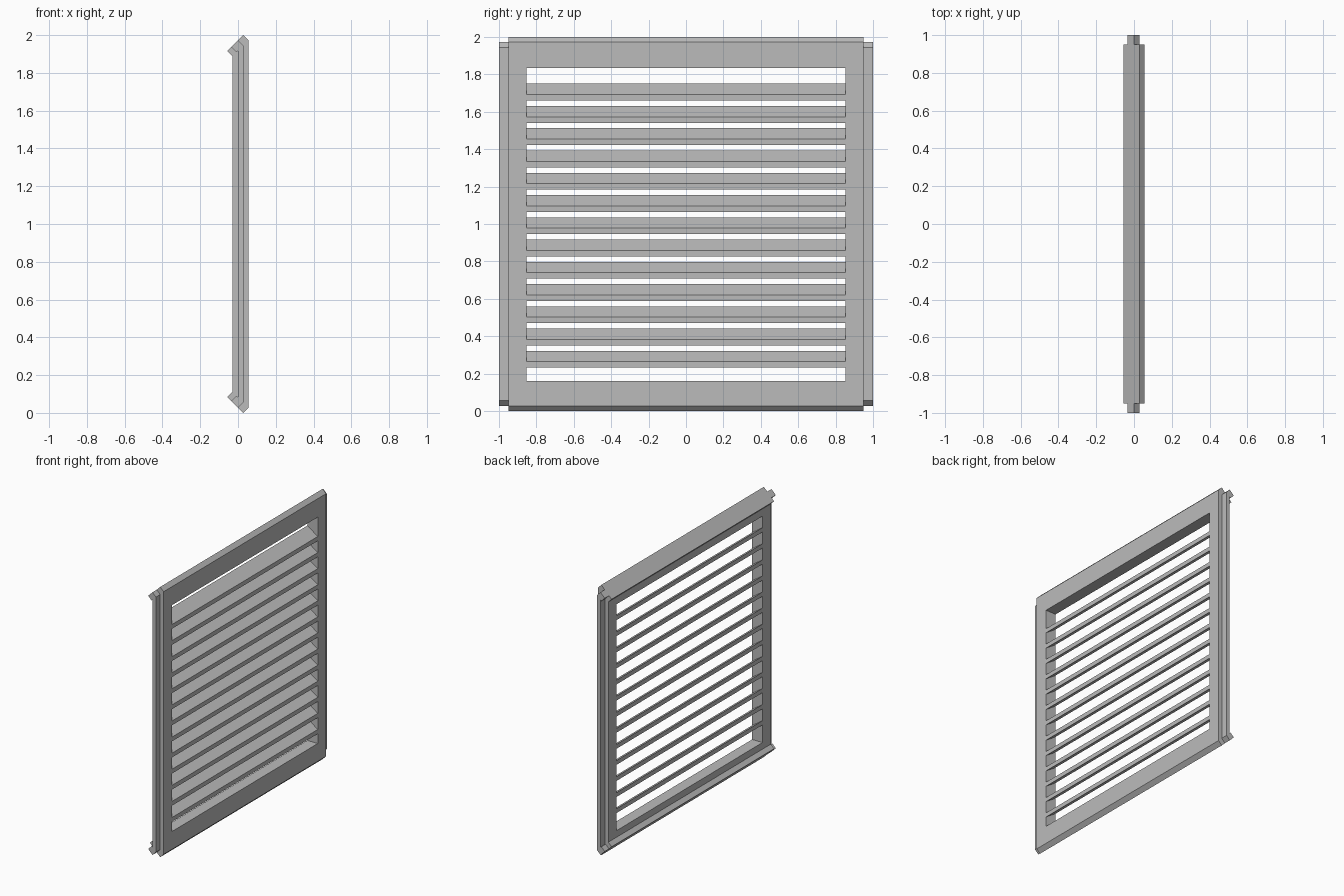
import bpy
import bmesh

if "Cube" in bpy.data.objects:
    bpy.data.objects.remove(bpy.data.objects["Cube"], do_unlink=True)

metal = bpy.data.materials.new("light_grey_metal")
GREY = (0.5, 0.5, 0.5, 1)
metal.use_nodes = True
metal.diffuse_color = GREY
metal.node_tree.nodes["Principled BSDF"].inputs["Base Color"].default_value = GREY

FRONT, BACK = 0.056, -0.029      # depth of the frame along x
OPEN_LOW, OPEN_HIGH = 0.16, 1.835
OPEN_Y, BODY_Y, TONGUE_Y = 0.853, 0.95, 1.0


def prism(name, outline, y0, y1):
    """Extrude an (x, z) outline from y0 to y1."""
    bm = bmesh.new()
    face = bm.faces.new([bm.verts.new((x, y0, z)) for x, z in outline])
    top = bmesh.ops.extrude_face_region(bm, geom=[face])["geom"]
    moved = [v for v in top if isinstance(v, bmesh.types.BMVert)]
    bmesh.ops.translate(bm, verts=moved, vec=(0, y1 - y0, 0))
    bmesh.ops.recalc_face_normals(bm, faces=bm.faces)
    mesh = bpy.data.meshes.new(name)
    bm.to_mesh(mesh)
    bm.free()
    mesh.materials.append(metal)
    obj = bpy.data.objects.new(name, mesh)
    bpy.context.collection.objects.link(obj)
    return obj


def flip(outline):
    """Mirror an outline about mid height."""
    return [(x, 2 - z) for x, z in outline]


# Top and bottom rails with the slanted rear flange
rail = [(FRONT, OPEN_HIGH), (FRONT, 1.972), (0.028, 2), (-0.056, 1.916),
        (BACK, 1.889), (BACK, OPEN_HIGH)]
prism("top_rail", rail, -BODY_Y, BODY_Y)
bottom = flip(rail)
bottom[0], bottom[-1] = (FRONT, OPEN_LOW), (BACK, OPEN_LOW)
prism("bottom_rail", bottom, -BODY_Y, BODY_Y)

# Side stiles and their hooked tongues
stile = [(FRONT, OPEN_LOW), (FRONT, OPEN_HIGH), (BACK, OPEN_HIGH), (BACK, OPEN_LOW)]
hook = [(0.028, 1.944), (0, 1.972), (-0.035, 1.937), (-0.007, 1.909), (0, 1.916)]
tongue = hook + flip(hook)[::-1]
for side, s in (("left", 1), ("right", -1)):
    prism(side + "_stile", stile, s * OPEN_Y, s * BODY_Y)
    prism(side + "_tongue", tongue, s * BODY_Y, s * TONGUE_Y)

# Sloping louvre slats, low at the front and high at the back
COUNT, FIRST, PITCH = 13, 0.232, 0.119
THICK, RISE = 0.032, 0.058
for i in range(COUNT):
    z = FIRST + i * PITCH
    slat = [(FRONT, z), (FRONT, z + THICK),
            (BACK, z + THICK + RISE), (BACK, z + RISE)]
    prism(f"slat_{i + 1}", slat, -OPEN_Y, OPEN_Y)
